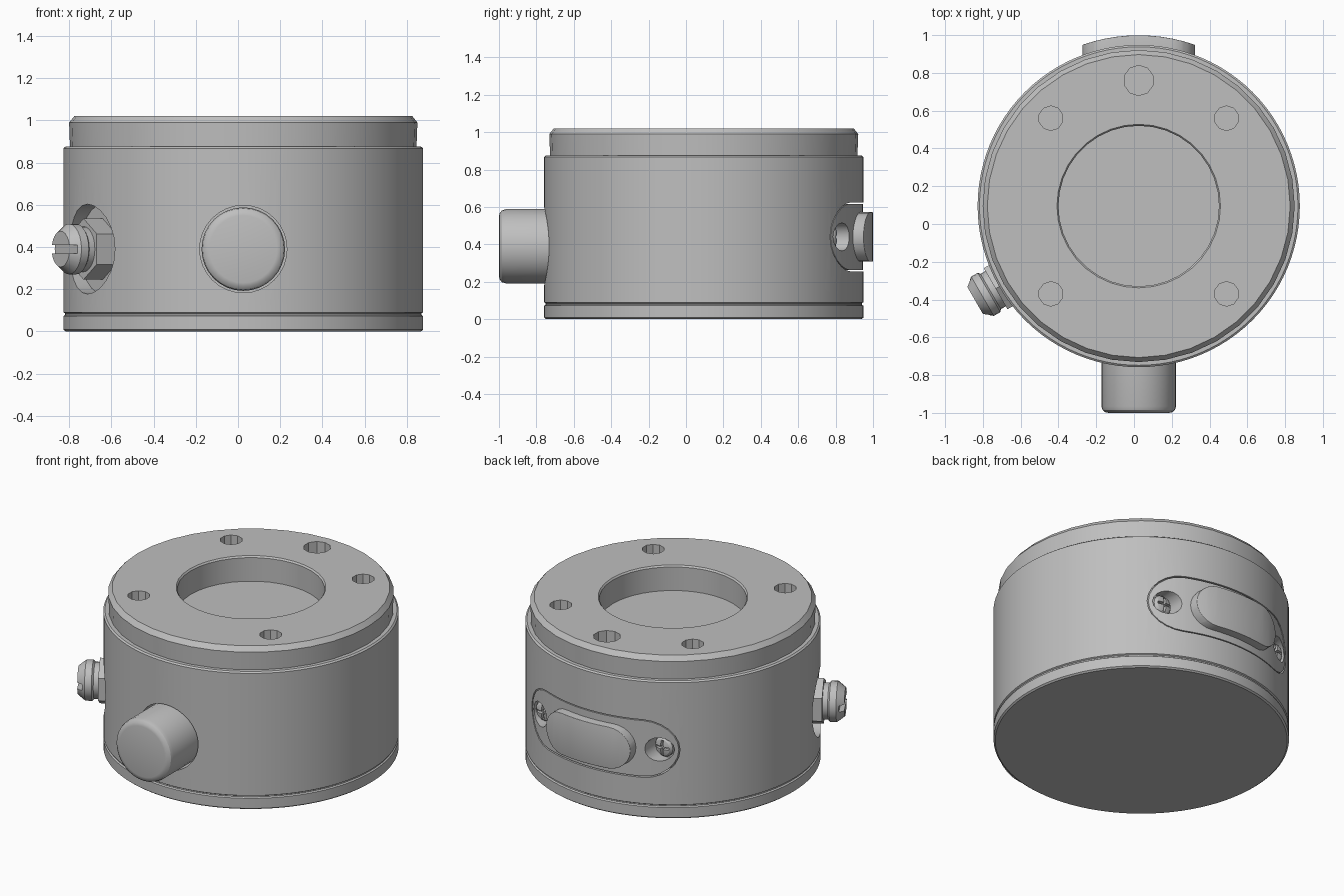
import bpy, bmesh, math
from mathutils import Vector, Matrix

cube = bpy.data.objects.get("Cube")
if cube:
    bpy.data.objects.remove(cube)

CX, CY = 0.025, 0.095          # axis of the round housing
R = 0.853                      # housing radius
UP, BACK, FRONT = Vector((0, 0, 1)), Vector((0, 1, 0)), Vector((0, -1, 0))

grey = bpy.data.materials.new("plain grey")
grey.use_nodes = True
grey.diffuse_color = (0.52, 0.52, 0.52, 1)
grey.node_tree.nodes["Principled BSDF"].inputs["Base Color"].default_value = (0.52, 0.52, 0.52, 1)


def finish(name, bm, matrix):
    bmesh.ops.transform(bm, matrix=matrix, verts=bm.verts)
    bmesh.ops.recalc_face_normals(bm, faces=bm.faces)
    mesh = bpy.data.meshes.new(name)
    bm.to_mesh(mesh)
    bm.free()
    mesh.materials.append(grey)
    obj = bpy.data.objects.new(name, mesh)
    bpy.context.collection.objects.link(obj)
    return obj


def frame(axis, origin):
    rot = axis.to_track_quat('Z', 'Y').to_matrix().to_4x4()
    if axis == UP:
        rot = Matrix.Identity(4)
    return Matrix.Translation(origin) @ rot


def lathe(name, profile, sides, axis=UP, origin=(CX, CY, 0)):
    """Turn (radius, height) points round an axis, capping both ends."""
    bm = bmesh.new()
    rings = []
    for r, h in profile:
        angles = [2 * math.pi * i / sides for i in range(sides)]
        rings.append([bm.verts.new((r * math.sin(a), r * math.cos(a), h)) for a in angles])
    for low, high in zip(rings, rings[1:]):
        for i in range(sides):
            j = (i + 1) % sides
            bm.faces.new((low[i], low[j], high[j], high[i]))
    bm.faces.new(rings[0])
    bm.faces.new(rings[-1])
    return finish(name, bm, frame(axis, origin))


def stadium(name, half_w, half_h, y0, y1, z, steps=12):
    """Upright capsule outline pushed through along y."""
    bm = bmesh.new()
    verts = []
    for side in (1, -1):
        for i in range(steps + 1):
            a = math.pi * (i / steps - 0.5)
            verts.append(bm.verts.new((side * (half_w - half_h + half_h * math.cos(a)),
                                       y0, side * half_h * math.sin(a))))
    face = bm.faces.new(verts)
    new = bmesh.ops.extrude_face_region(bm, geom=[face])["geom"]
    bmesh.ops.translate(bm, vec=(0, y1 - y0, 0),
                        verts=[v for v in new if isinstance(v, bmesh.types.BMVert)])
    return finish(name, bm, Matrix.Translation((CX, CY, z)))


def box(name, size, axis, origin):
    bm = bmesh.new()
    bmesh.ops.create_cube(bm, size=1)
    bmesh.ops.scale(bm, vec=size, verts=bm.verts)
    return finish(name, bm, frame(axis, origin))


def activate(obj):
    bpy.ops.object.select_all(action='DESELECT')
    obj.select_set(True)
    bpy.context.view_layer.objects.active = obj


def boolean(obj, tool, op='DIFFERENCE'):
    mod = obj.modifiers.new("cut", 'BOOLEAN')
    mod.object, mod.operation, mod.solver = tool, op, 'EXACT'
    activate(obj)
    bpy.ops.object.modifier_apply(modifier=mod.name)
    bpy.data.objects.remove(tool)


def bevel(obj, width, segments=3):
    mod = obj.modifiers.new("round", 'BEVEL')
    mod.width, mod.segments = width, segments
    mod.limit_method, mod.angle_limit = 'ANGLE', math.radians(40)
    activate(obj)
    bpy.ops.object.modifier_apply(modifier=mod.name)


def smooth(obj, degrees=30):
    activate(obj)
    bpy.ops.object.shade_smooth_by_angle(angle=math.radians(degrees))


# Housing with base seam, and a seat for the top ring
body = lathe("housing", [(R - 0.01, 0), (R, 0.008), (R, 0.072), (R - 0.008, 0.078),
                         (R - 0.008, 0.085), (R, 0.09), (R, 0.868), (R - 0.01, 0.876),
                         (0.8, 0.876), (0.8, 0.84)], 96)

# Top ring with central well and fixing holes
ring = lathe("top_ring", [(0.82, 0.83), (0.826, 0.99), (0.802, 1.02), (0.433, 1.02),
                          (0.425, 1.01), (0.425, 0.86)], 36)
spots = [(sx * 0.465, sy * 0.465, 0.065) for sx in (1, -1) for sy in (1, -1)]
for x, y, r in spots + [(0, 0.665, 0.08)]:
    boolean(ring, lathe("hole_cutter", [(r, 0.88), (r, 1.1)], 10, UP, (CX + x, CY + y, 0)))
smooth(ring)

# Front push button in a close fitting bore
front = (CX, CY, 0.39)
boolean(body, lathe("bore_cutter", [(0.207, 0.7), (0.207, 1.2)], 32, FRONT, front))
button = lathe("front_button", [(0.198, 0.65), (0.198, 1.06), (0.192, 1.079),
                                (0.178, 1.091), (0.16, 1.095)], 32, FRONT, front)
smooth(button)

# Side fitting: recess, hexagon nut, neck and slotted head
out = Vector((-math.cos(math.radians(30)), -math.sin(math.radians(30)), 0))
boolean(body, lathe("recess_cutter", [(0.213, 0.77), (0.213, 1.2)], 24, out, front))
nut = lathe("side_nut", [(0.145, 0.74), (0.145, 0.875)], 6, out, front)
neck = lathe("side_neck", [(0.108, 0.85), (0.108, 0.92)], 24, out, front)
head = lathe("side_head", [(0.108, 0.905), (0.12, 0.915), (0.12, 0.955), (0.085, 1.0)],
             24, out, front)
boolean(head, box("slot_cutter", (0.4, 0.04, 0.06), out, Vector(front) + out))
for part in (neck, head):
    smooth(part)

# Back plate set flush into the housing
PZ = 0.44
boolean(body, stadium("plate_pocket_cutter", 0.522, 0.184, 0.55, 1.2, PZ))
smooth(body)
plate = stadium("back_plate", 0.515, 0.177, 0.5, 1.2, PZ)
boolean(plate, lathe("plate_form", [(R - 0.002, 0), (R - 0.002, 1)], 96), 'INTERSECT')

# Recessed cross-slot screws at both ends of the plate
for side, word in ((1, "left"), (-1, "right")):
    spot = (CX + side * 0.42, CY, PZ)
    boolean(plate, lathe("screw_bore_cutter", [(0.075, 0.665), (0.075, 1.2)], 16, BACK, spot))
    screw = lathe(word + "_screw", [(0.062, 0.64), (0.062, 0.69), (0.05, 0.705),
                                    (0.025, 0.713)], 16, BACK, spot)
    for size in ((0.09, 0.016, 0.04), (0.016, 0.09, 0.04)):
        boolean(screw, box("cross_cutter", size, BACK, Vector(spot) + BACK * 0.71))
    smooth(screw)
smooth(plate)

# Curved capsule button on the back plate
pad = stadium("back_button", 0.297, 0.132, 0.7, 1.2, PZ)
boolean(pad, lathe("pad_form", [(0.904, 0), (0.904, 1)], 96), 'INTERSECT')
bevel(pad, 0.02)
smooth(pad, 35)
